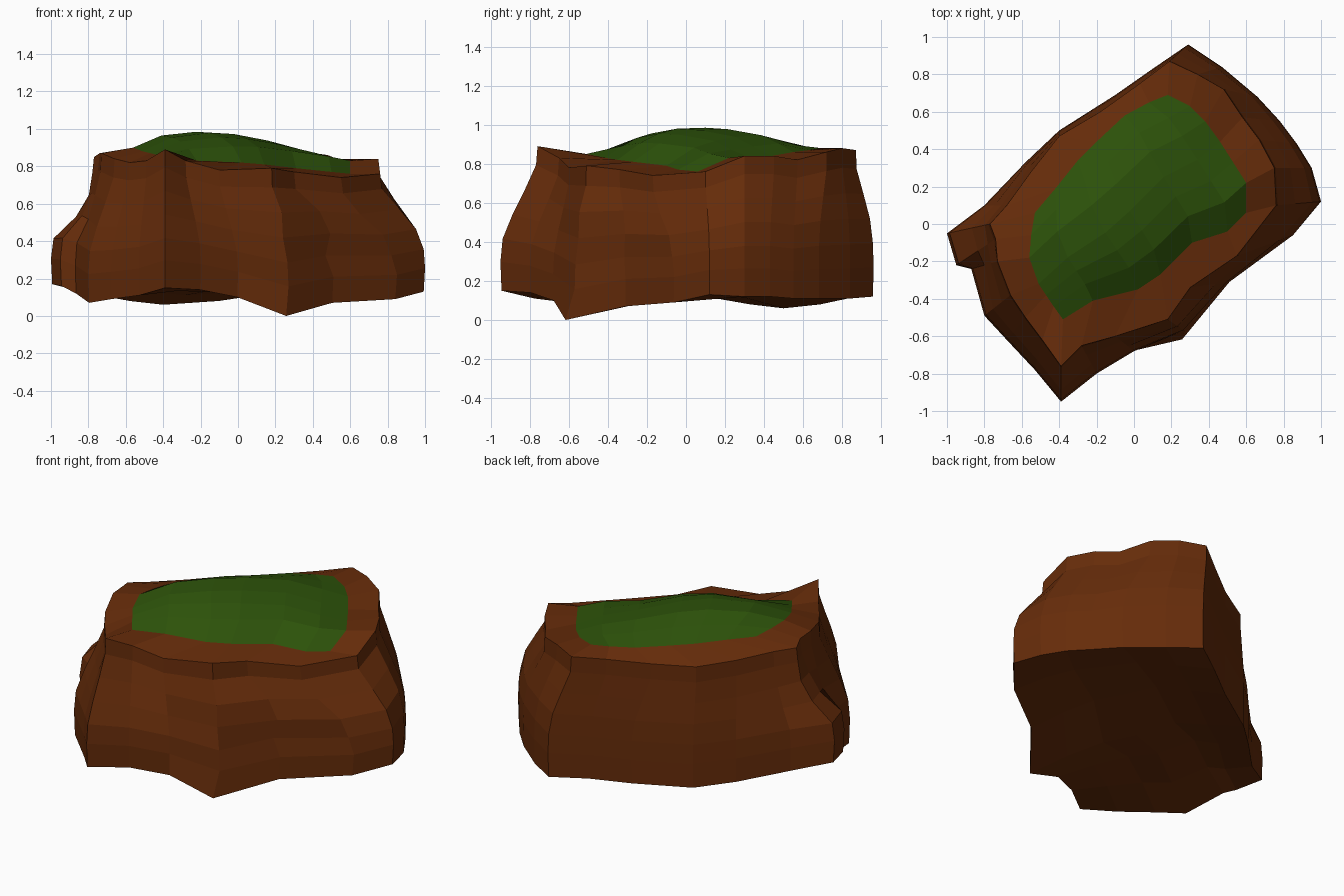
import bpy, bmesh, math
from mathutils import Vector

if "Cube" in bpy.data.objects:
    bpy.data.objects.remove(bpy.data.objects["Cube"])

# Outlines run anticlockwise from the front corner, six segments per side.
# Widest outline: x, y and the height of the lower edge
BASE = [(-.39,-.95,.15),(-.2,-.8,.14),(0,-.68,.1),(.26,-.62,0),(.51,-.31,.07),(.85,-.06,.09),
        (1,.12,.13),(.95,.3,.12),(.87,.43,.12),(.78,.55,.11),(.66,.68,.11),(.47,.84,.11),
        (.29,.96,.12),(.1,.83,.11),(-.1,.69,.08),(-.4,.5,.06),(-.58,.33,.08),(-.8,.1,.12),
        (-1,-.05,.17),(-.95,-.22,.16),(-.87,-.24,.12),(-.8,-.49,.07),(-.68,-.62,.09),(-.53,-.78,.11)]
# Upper rim of the rock
RIM = [(-.39,-.76,.89),(-.28,-.65,.83),(-.1,-.6,.78),(.18,-.51,.79),(.3,-.34,.77),(.55,-.17,.74),
       (.76,.1,.76),(.75,.3,.84),(.67,.45,.84),(.58,.57,.82),(.48,.72,.86),(.34,.8,.88),
       (.19,.87,.87),(.03,.75,.85),(-.18,.6,.82),(-.4,.47,.81),(-.55,.28,.82),(-.68,.1,.84),
       (-.77,0,.85),(-.74,-.08,.87),(-.73,-.2,.87),(-.66,-.38,.84),(-.58,-.5,.82),(-.49,-.62,.83)]
# Edge of the grass patch
GRASS = [(-.38,-.51,.85),(-.22,-.41,.83),(.02,-.35,.82),(.14,-.27,.81),(.31,-.1,.79),(.5,-.04,.77),
         (.6,.06,.76),(.6,.22,.83),(.53,.33,.83),(.46,.44,.84),(.38,.55,.86),(.3,.63,.87),
         (.18,.69,.88),(.08,.65,.88),(-.05,.58,.88),(-.2,.44,.88),(-.3,.34,.88),(-.42,.19,.88),
         (-.53,.06,.88),(-.55,-.06,.89),(-.56,-.18,.9),(-.51,-.32,.88),(-.47,-.38,.87),(-.43,-.44,.86)]
BASE, RIM, GRASS = ([Vector(p) for p in ring] for ring in (BASE, RIM, GRASS))
N, S = 24, 6
# The low front point only sticks out at the foot
WIDE = [p.copy() for p in BASE]
WIDE[3].xy = (.27, -.57)

# Side profile: (height fraction, outward fraction), from lower edge to rim
PROFILE = [(0, .97), (.2, 1), (.36, .94), (.53, .67), (.7, .34), (.87, .04), (1, 0)]
# Right and back walls bulge higher up
DENTS = {(i, k): t for i in range(6, 17) for k, t in ((2, .97), (3, .8), (4, .43))}
# Overhang on the front right side, hollow above the left ledge
DENTS.update({(4, 2): .8, (4, 3): .92, (4, 4): .65, (5, 2): .9, (5, 3): .75, (3, 4): .6,
              (17, 3): .55, (17, 4): .25, (18, 3): .42, (18, 4): .12,
              (19, 3): .45, (19, 4): .2, (20, 3): .5, (20, 4): .25})


def side_ring(level):
    h, out = PROFILE[level]
    ring = []
    for i in range(N):
        p = RIM[i].lerp((WIDE if level else BASE)[i], DENTS.get((i, level), out))
        p.z = BASE[i].z + (RIM[i].z - BASE[i].z) * h
        ring.append(p)
    return ring


def add_walls(bm, rings):
    vs = [[bm.verts.new(p) for p in ring] for ring in rings]
    for a, b in zip(vs, vs[1:]):
        for i in range(N):
            j = (i + 1) % N
            bm.faces.new((a[i], a[j], b[j], b[i]))


def add_patch(bm, ring, bulge, peak=1.0, flip=False):
    """Fill a four-sided ring with a grid blended from its sides."""
    front, right = ring[:S + 1], ring[S:2 * S + 1]
    back, left = ring[2 * S:3 * S + 1][::-1], (ring[3 * S:] + ring[:1])[::-1]
    grid = []
    for j in range(S + 1):
        v, row = j / S, []
        for i in range(S + 1):
            u = i / S
            p = (front[i].lerp(back[i], v) + left[j].lerp(right[j], u)
                 - front[0].lerp(front[S], u).lerp(back[0].lerp(back[S], u), v))
            p.z += bulge * math.sin(math.pi * u ** peak) * math.sin(math.pi * v)
            row.append(bm.verts.new(p))
        grid.append(row)
    for j in range(S):
        for i in range(S):
            f = bm.faces.new((grid[j][i], grid[j][i + 1], grid[j + 1][i + 1], grid[j + 1][i]))
            if flip:
                f.normal_flip()


def finish(bm, name, mat):
    bmesh.ops.remove_doubles(bm, verts=bm.verts, dist=.0005)
    me = bpy.data.meshes.new(name)
    bm.to_mesh(me)
    bm.free()
    me.materials.append(mat)
    bpy.context.collection.objects.link(bpy.data.objects.new(name, me))


def material(name, rgb):
    m = bpy.data.materials.new(name)
    m.diffuse_color = (*rgb, 1)
    m.use_nodes = True
    m.node_tree.nodes["Principled BSDF"].inputs["Base Color"].default_value = m.diffuse_color
    return m


brown = material("earth brown", (.133, .025, .003))
green = material("grass green", (.026, .085, .003))

# Rock body: bulging walls, the shelf around the grass and the underside
walls = [side_ring(k) for k in range(len(PROFILE))]
bm = bmesh.new()
add_walls(bm, walls + [GRASS])
add_patch(bm, walls[0], .14, flip=True)
finish(bm, "rock_body", brown)

# Grass mound on top
bm = bmesh.new()
add_patch(bm, GRASS, .115, peak=.75)
finish(bm, "grass_mound", green)
